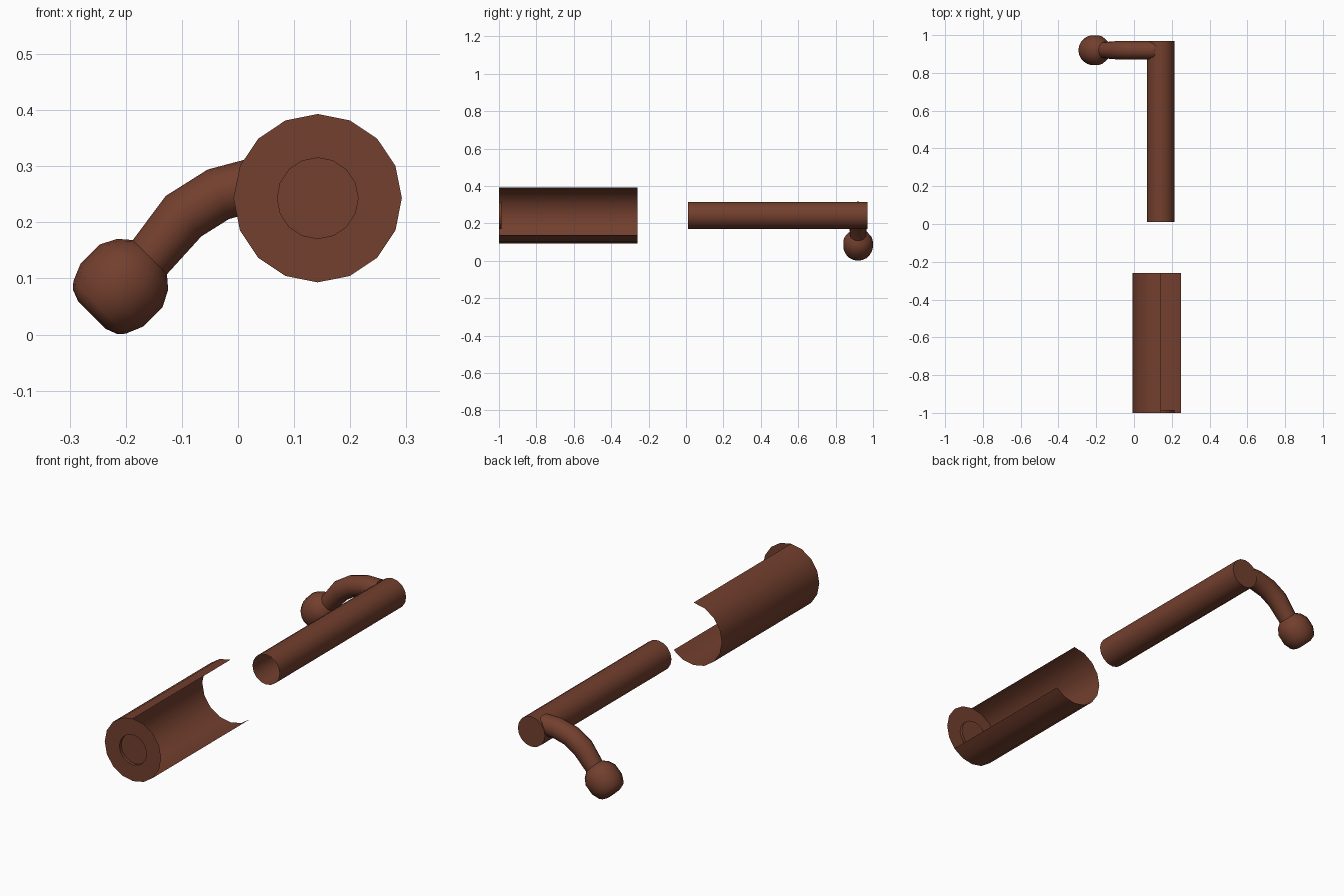
import bpy, bmesh, math
from mathutils import Vector

if "Cube" in bpy.data.objects:
    bpy.data.objects.remove(bpy.data.objects["Cube"])

SIDES = 16
CX, CZ = 0.142, 0.243          # shared axis of sleeve and rod

mat = bpy.data.materials.new("brown")
mat.diffuse_color = (0.17, 0.05, 0.027, 1)
mat.use_nodes = True
mat.node_tree.nodes["Principled BSDF"].inputs["Base Color"].default_value = mat.diffuse_color


def loft(name, rings, up, cap_start=False, cap_end=False, gap=()):
    """Skin a list of (centre, axis, radius) rings; gap holds (ring, side) faces left open."""
    bm = bmesh.new()
    loops = []
    for centre, axis, radius in rings:
        u = Vector(up)
        v = Vector(axis).normalized().cross(u)
        loops.append([bm.verts.new(Vector(centre) + radius * (
            u * math.cos(2 * math.pi * k / SIDES) + v * math.sin(2 * math.pi * k / SIDES)))
            for k in range(SIDES)])
    for i, (a, b) in enumerate(zip(loops, loops[1:])):
        for k in range(SIDES):
            if (i, k) not in gap:
                n = (k + 1) % SIDES
                bm.faces.new((a[k], a[n], b[n], b[k]))
    if cap_start:
        bm.faces.new(loops[0][::-1])
    if cap_end:
        bm.faces.new(loops[-1])
    bmesh.ops.delete(bm, geom=[v for v in bm.verts if not v.link_faces], context='VERTS')
    mesh = bpy.data.meshes.new(name)
    bm.to_mesh(mesh)
    bm.free()
    mesh.materials.append(mat)
    obj = bpy.data.objects.new(name, mesh)
    bpy.context.collection.objects.link(obj)
    bpy.context.view_layer.objects.active = obj
    obj.select_set(True)
    bpy.ops.object.shade_smooth_by_angle(angle=math.radians(40))
    obj.select_set(False)
    return obj


def along_y(profile):
    return [((CX, y, CZ), (0, 1, 0), r) for y, r in profile]


# Sleeve: recessed front face, thin wall with an open side window
loft("sleeve", along_y([(-0.986, 0.072), (-1, 0.072), (-1, 0.15), (-0.26, 0.15)]),
     (0, 0, 1), cap_start=True, gap={(2, k) for k in range(6)})

# Rod: hollow at the front, closed at the back
loft("rod", along_y([(0.01, 0.072), (0.97, 0.072)]), (0, 0, 1), cap_end=True)

# Bent handle leading into the knob
HY = 0.92
path = [(0.11, 0.269), (0.037, 0.269), (-0.035, 0.25), (-0.097, 0.211), (-0.157, 0.138)]
pts = [Vector((x, HY, z)) for x, z in path]
rings = []
for i in range(4):
    before = pts[i] - pts[max(i - 1, 0)]
    after = pts[i + 1] - pts[i]
    rings.append((pts[i], before.normalized() + after.normalized(), 0.048))

# Knob profile: distance along the handle's end direction, radius
end_dir = Vector((-1, 0, -1)).normalized()
for t, r in [(0, 0.043), (0.018, 0.064), (0.047, 0.079), (0.096, 0.079),
             (0.127, 0.066), (0.138, 0.056), (0.146, 0.035)]:
    rings.append((pts[-1] + end_dir * t, end_dir, r))
loft("handle_and_knob", rings, (0, 1, 0), cap_start=True, cap_end=True)
